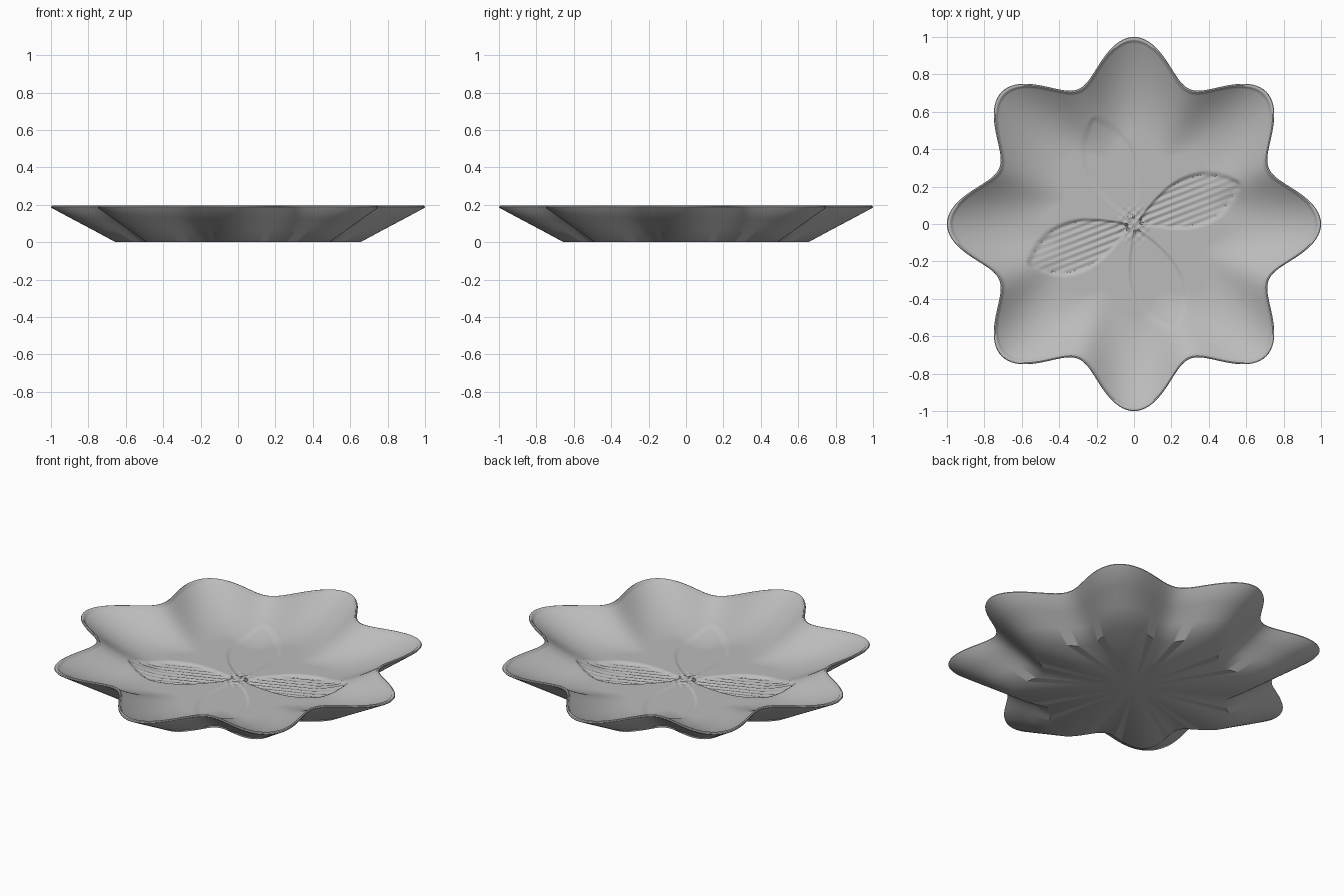
import bpy, bmesh, math

cube = bpy.data.objects.get("Cube")
if cube:
    bpy.data.objects.remove(cube, do_unlink=True)

SEGMENTS = 320
PETALS = 4


def smooth(t):
    t = max(0.0, min(1.0, t))
    return t * t * (3 - 2 * t)


def lobe_radius(a):
    """Eight-lobed outline shared by the rim and the foot."""
    return 0.89 + 0.11 * math.cos(8 * a)


def relief(x, y):
    """Pressed four-petal flower in the floor, with a beaded centre."""
    depth = 0.0
    for i in range(PETALS):
        a = math.radians(21 + 90 * i)
        u = x * math.cos(a) + y * math.sin(a)
        v = y * math.cos(a) - x * math.sin(a)
        if not 0.04 < u < 0.61:
            continue
        half = 0.145 * max(0.0, math.sin(math.pi * (u / 0.61) ** 1.25)) ** 0.75
        inside = smooth((half - abs(v)) / 0.022)
        if i % 2 == 0:
            ribs = 0.0025 * math.cos(2 * math.pi * v / 0.034)
            depth = min(depth, inside * (ribs - 0.012))
        else:
            depth = min(depth, -0.006 * inside)
    fade = 1 - smooth((math.hypot(x, y) - 0.06) / 0.06)
    beads = math.cos(x * 130) * math.cos(y * 130)
    return depth + 0.004 * fade * beads


def floor_height(s):
    t = max(0.0, (s - 0.5) / 0.475)
    return 0.055 + 0.13 * t ** 1.8


# Dish section from the foot, out over the rim, and in to the centre
section = [(0.655, 0.0, False), (0.77, 0.062, False), (0.885, 0.123, False),
           (0.995, 0.182, False), (1.0, 0.188, False), (0.997, 0.194, False),
           (0.988, 0.196, False), (0.98, 0.193, False)]
INNER = 90
for k in range(INNER):
    s = 0.975 * (1 - k / INNER)
    section.append((s, floor_height(s), True))

bm = bmesh.new()
rings = []
for s, z, inner in section:
    ring = []
    for j in range(SEGMENTS):
        a = 2 * math.pi * j / SEGMENTS
        # The lobes relax into a circle towards the middle of the floor
        r = s * lobe_radius(a)
        x, y = r * math.cos(a), r * math.sin(a)
        ring.append(bm.verts.new((x, y, z + (relief(x, y) if inner else 0))))
    rings.append(ring)

for low, high in zip(rings, rings[1:]):
    for j in range(SEGMENTS):
        n = (j + 1) % SEGMENTS
        bm.faces.new((low[j], low[n], high[n], high[j]))

# Close the middle of the floor and the flat foot
for ring, z, up in ((rings[-1], 0.055 + relief(0, 0), True), (rings[0], 0, False)):
    centre = bm.verts.new((0, 0, z))
    for j in range(SEGMENTS):
        p, q = ring[j], ring[(j + 1) % SEGMENTS]
        bm.faces.new((p, q, centre) if up else (q, p, centre))

mesh = bpy.data.meshes.new("flower_dish")
bm.to_mesh(mesh)
bm.free()

# Plain grey finish
grey = bpy.data.materials.new("plain grey")
grey.use_nodes = True
colour = (0.5, 0.5, 0.5, 1)
grey.diffuse_color = colour
grey.node_tree.nodes["Principled BSDF"].inputs["Base Color"].default_value = colour
mesh.materials.append(grey)

dish = bpy.data.objects.new("flower_dish", mesh)
bpy.context.collection.objects.link(dish)
bpy.ops.object.select_all(action='DESELECT')
dish.select_set(True)
bpy.context.view_layer.objects.active = dish
bpy.ops.object.shade_smooth_by_angle(angle=math.radians(40))
